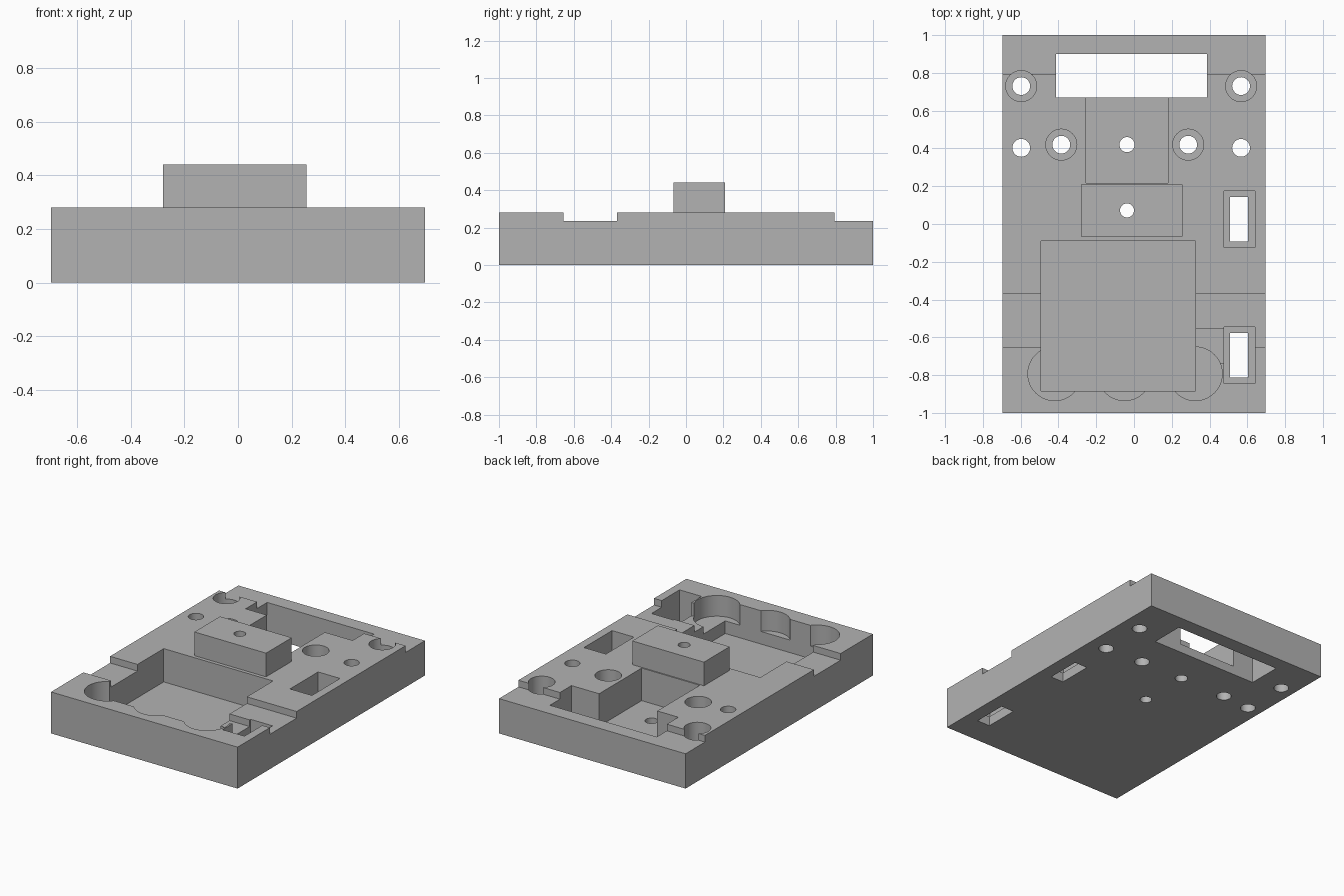
import bpy
import bmesh
from mathutils import Matrix, Vector

if "Cube" in bpy.data.objects:
    bpy.data.objects.remove(bpy.data.objects["Cube"], do_unlink=True)

grey = bpy.data.materials.new("plain_grey")
grey.use_nodes = True
grey.diffuse_color = (0.45, 0.45, 0.45, 1)
grey.node_tree.nodes["Principled BSDF"].inputs["Base Color"].default_value = grey.diffuse_color

TOP = 0.28      # upper face of the base
OVER = 0.7      # height that cutters reach
UNDER = -0.1    # start of cutters that go right through


def finish(bm, name):
    mesh = bpy.data.meshes.new(name)
    bm.to_mesh(mesh)
    bm.free()
    mesh.materials.append(grey)
    obj = bpy.data.objects.new(name, mesh)
    bpy.context.collection.objects.link(obj)
    return obj


def box(name, x0, x1, y0, y1, z0, z1=OVER):
    bm = bmesh.new()
    bmesh.ops.create_cube(bm, size=1)
    bmesh.ops.scale(bm, vec=(x1 - x0, y1 - y0, z1 - z0), verts=bm.verts)
    centre = Vector((x0 + x1, y0 + y1, z0 + z1)) / 2
    bmesh.ops.translate(bm, vec=centre, verts=bm.verts)
    return finish(bm, name)


def cylinder(name, x, y, radius, z0, z1=OVER):
    bm = bmesh.new()
    bmesh.ops.create_cone(bm, cap_ends=True, segments=48, radius1=radius, radius2=radius,
                          depth=z1 - z0, matrix=Matrix.Translation((x, y, (z0 + z1) / 2)))
    return finish(bm, name)


def carve(target, cutter):
    cutter.hide_render = True
    mod = target.modifiers.new("cut", 'BOOLEAN')
    mod.operation = 'DIFFERENCE'
    mod.solver = 'EXACT'
    mod.object = cutter
    bpy.ops.object.select_all(action='DESELECT')
    bpy.context.view_layer.objects.active = target
    target.select_set(True)
    bpy.ops.object.modifier_apply(modifier=mod.name)
    bpy.data.objects.remove(cutter, do_unlink=True)


# Solid parts
base = box("base_plate", -0.697, 0.697, -1, 1, 0, TOP)
block = box("raised_block", -0.28, 0.256, -0.066, 0.208, TOP, 0.44)

# Shallow steps across the full width
carve(base, box("cross_slot", -1, 1, -0.655, -0.37, 0.235))
carve(base, box("rear_step", -1, 1, 0.793, 1.2, 0.235))

# Large pocket with three round bays along its front edge
carve(base, box("main_pocket", -0.492, 0.325, -0.883, -0.09, 0.055))
for x in (-0.42, -0.05, 0.325):
    carve(base, cylinder("round_bay", x, -0.793, 0.142, 0.14))

# Side windows with a ledge, and the channel from the pocket to the front one
carve(base, box("side_channel", 0.25, 0.55, -0.738, -0.555, 0.19))
for y in (-0.695, 0.025):
    carve(base, box("ledge", 0.476, 0.64, y - 0.15, y + 0.15, 0.065))
    carve(base, box("window", 0.507, 0.603, y - 0.117, y + 0.117, UNDER))

# Rear opening and the recess leading to it
carve(base, box("rear_opening", -0.412, 0.387, 0.67, 0.9, UNDER))
carve(base, box("rear_recess", -0.254, 0.18, 0.216, 0.75, 0.06))

# Screw holes, some counterbored
for x, y, bored in ((-0.597, 0.73, True), (0.567, 0.73, True),
                    (-0.385, 0.42, True), (0.287, 0.42, True),
                    (-0.597, 0.403, False), (0.567, 0.403, False)):
    if bored:
        carve(base, cylinder("counterbore", x, y, 0.082, 0.14))
    carve(base, cylinder("screw_hole", x, y, 0.047, UNDER))

# Small centre holes
carve(base, cylinder("recess_hole", -0.037, 0.42, 0.04, UNDER))
for part in (base, block):
    carve(part, cylinder("block_hole", -0.037, 0.072, 0.037, UNDER))

# Smooth round walls, keep edges crisp
for part in (base, block):
    bpy.ops.object.select_all(action='DESELECT')
    part.select_set(True)
    bpy.context.view_layer.objects.active = part
    bpy.ops.object.shade_smooth_by_angle(angle=0.5)
